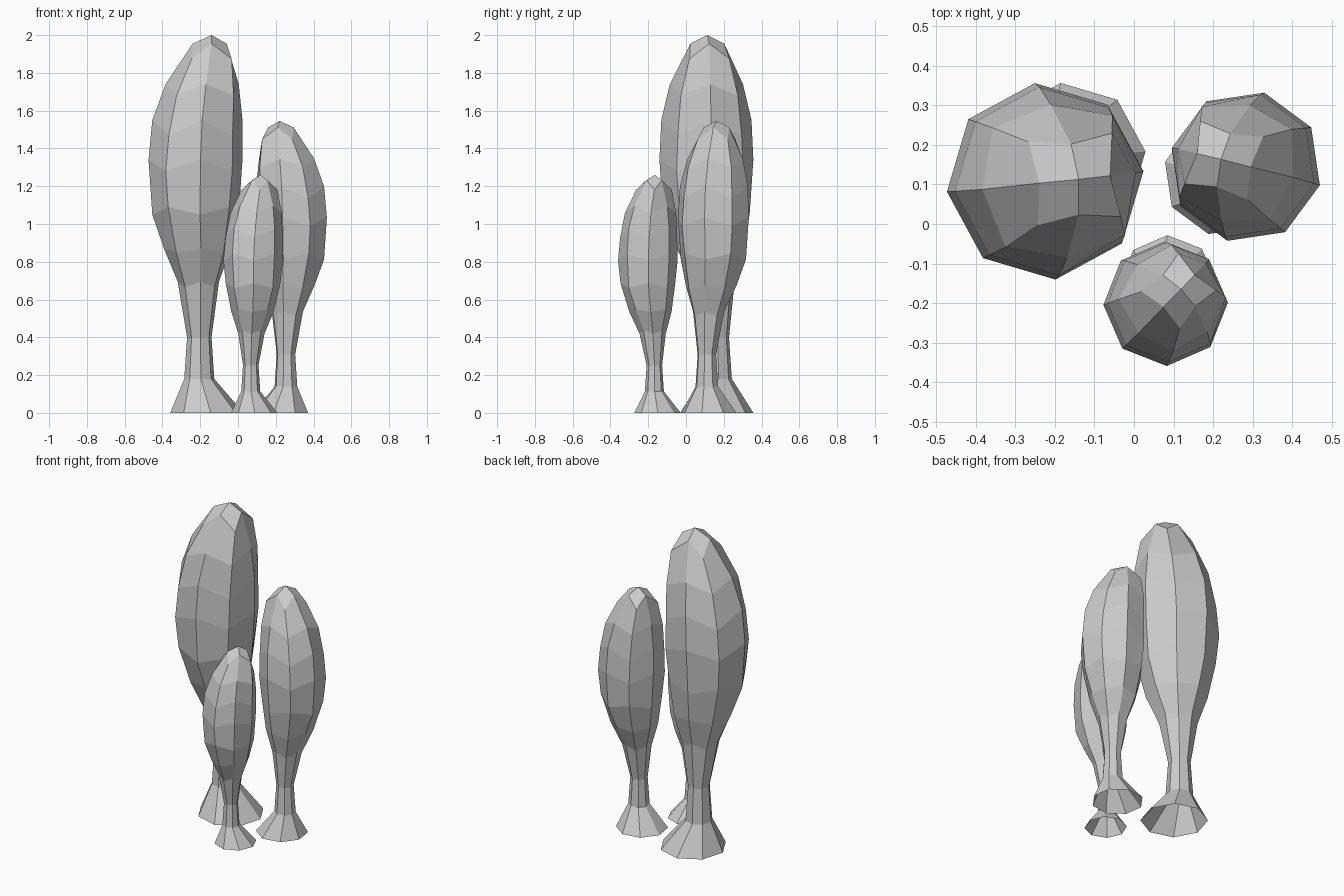
import bpy, bmesh
from math import cos, sin, radians
from mathutils import Matrix, Vector

if "Cube" in bpy.data.objects:
    bpy.data.objects.remove(bpy.data.objects["Cube"], do_unlink=True)

grey = bpy.data.materials.new("plain grey")
grey.use_nodes = True
colour = (0.6, 0.6, 0.6, 1)
grey.diffuse_color = colour
grey.node_tree.nodes["Principled BSDF"].inputs["Base Color"].default_value = colour

SIDES = 8
# Rings from foot to cap: centre x, centre y, height, radius, zigzag of height, zigzag of radius
RINGS = [
    (0.06, 0.055, 0.0, 0.195, 0, 0),
    (0.02, 0.055, 0.18, 0.08, 0, 0),
    (0.02, 0.055, 0.40, 0.065, 0, 0),
    (0.015, 0.04, 0.68, 0.11, 0.015, 0),
    (0.01, 0.02, 0.86, 0.178, 0.01, 0),
    (0.0, 0.0, 1.07, 0.23, -0.02, 0),
    (0.0, 0.0, 1.31, 0.25, 0.03, 0),
    (0.01, 0.0, 1.51, 0.24, 0.04, 0),
    (0.035, 0.0, 1.71, 0.205, 0.03, -0.01),
    (0.075, 0.005, 1.915, 0.12, 0.04, -0.03),
]
APEX = (0.085, 0.005, 2.0)


def tree(name, x, y, scale, turn):
    bm = bmesh.new()
    rings = []
    for i, (cx, cy, z, r, dz, dr) in enumerate(RINGS):
        ring = []
        for k in range(SIDES):
            a = radians(6 + 360 * k / SIDES)
            sign = 1 if k % 2 == 0 else -1
            rad = r + sign * dr
            ring.append(bm.verts.new((cx + rad * cos(a), cy + rad * sin(a), z + sign * dz)))
        rings.append(ring)
    # Flared foot, trunk and crown walls
    for low, high in zip(rings, rings[1:]):
        for k in range(SIDES):
            n = (k + 1) % SIDES
            bm.faces.new((low[k], low[n], high[n], high[k]))
    # Four quads close the crown
    apex = bm.verts.new(APEX)
    top = rings[-1]
    for k in range(0, SIDES, 2):
        bm.faces.new((top[k], top[k + 1], top[(k + 2) % SIDES], apex))
    bm.transform(Matrix.Rotation(radians(turn), 4, "Z") @ Matrix.Scale(scale, 4))
    mesh = bpy.data.meshes.new(name)
    bm.to_mesh(mesh)
    bm.free()
    mesh.materials.append(grey)
    obj = bpy.data.objects.new(name, mesh)
    obj.location = Vector((x, y, 0))
    bpy.context.collection.objects.link(obj)


tree("large_tree", -0.225, 0.108, 1.0, 0)
tree("medium_tree", 0.283, 0.145, 0.773, 160)
tree("small_tree", 0.08, -0.202, 0.63, 40)
